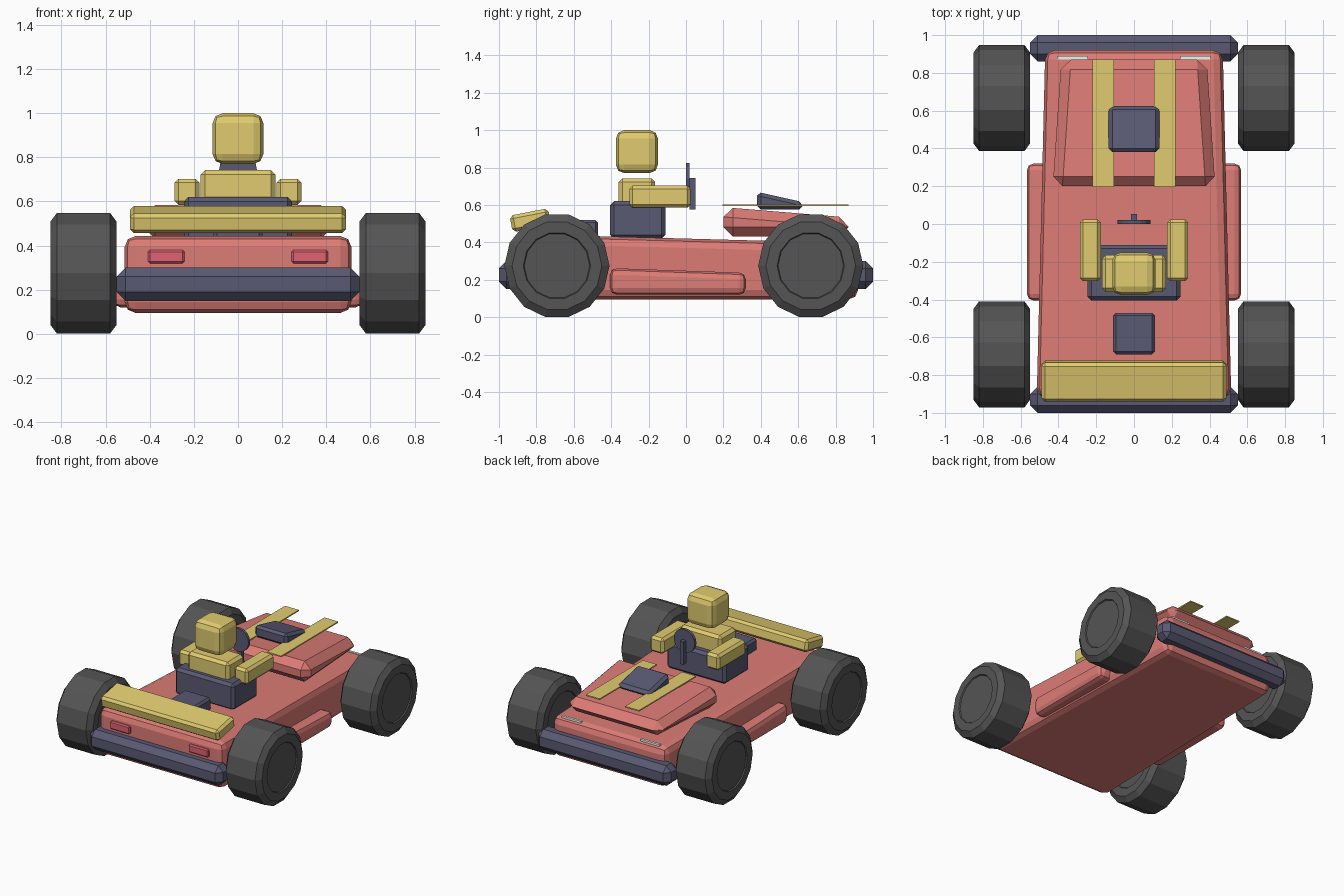
import bpy, bmesh, math
from mathutils import Matrix

if "Cube" in bpy.data.objects:
    bpy.data.objects.remove(bpy.data.objects["Cube"])


def material(name, rgb):
    m = bpy.data.materials.new(name)
    m.diffuse_color = (*rgb, 1)
    m.use_nodes = True
    m.node_tree.nodes["Principled BSDF"].inputs["Base Color"].default_value = m.diffuse_color
    return m


RED = material("red_paint", (0.72, 0.20, 0.18))
YELLOW = material("yellow_paint", (0.75, 0.60, 0.16))
NAVY = material("dark_blue", (0.10, 0.10, 0.17))
RUBBER = material("rubber", (0.09, 0.09, 0.09))
LAMP_RED = material("lamp_red", (0.75, 0.12, 0.17))
LAMP_WHITE = material("lamp_white", (0.9, 0.9, 0.85))


def finish(name, bm, mat):
    bmesh.ops.recalc_face_normals(bm, faces=bm.faces)
    me = bpy.data.meshes.new(name)
    bm.to_mesh(me)
    bm.free()
    me.materials.append(mat)
    ob = bpy.data.objects.new(name, me)
    bpy.context.collection.objects.link(ob)
    return ob


def box(name, mat, x, y, z, bevel=0.0, seg=1, narrow=0.0, drop=0.0):
    """Bevelled box; at its +y end it is narrower per side and its top lower."""
    bm = bmesh.new()
    bmesh.ops.create_cube(bm, size=1)
    for v in bm.verts:
        far, top = v.co.y > 0, v.co.z > 0
        px = x[v.co.x > 0]
        if far and narrow:
            px -= math.copysign(narrow, px)
        v.co = (px, y[far], z[top] - (drop if far and top else 0))
    if bevel:
        bmesh.ops.bevel(bm, geom=bm.edges[:], offset=bevel, segments=seg,
                        profile=0.5, affect='EDGES', clamp_overlap=True)
    return finish(name, bm, mat)


def lathe_x(name, mat, profile, centre, n):
    """Revolve (x, radius) points about the x axis, closing both ends."""
    bm = bmesh.new()
    rings = []
    for px, r in profile:
        rings.append([bm.verts.new((centre[0] + px,
                                    centre[1] + r * math.cos(2 * math.pi * k / n),
                                    centre[2] + r * math.sin(2 * math.pi * k / n)))
                      for k in range(n)])
    for a, b in zip(rings, rings[1:]):
        for k in range(n):
            j = (k + 1) % n
            bm.faces.new((a[k], a[j], b[j], b[k]))
    bm.faces.new(rings[0])
    bm.faces.new(rings[-1])
    return finish(name, bm, mat)


# chassis
box("body", RED, (-0.515, 0.515), (-0.92, 0.92), (0.095, 0.445), 0.05, 2, 0.045, 0.05)
box("front_bumper", NAVY, (-0.55, 0.55), (-1.0, -0.86), (0.15, 0.30), 0.04)
box("back_bumper", NAVY, (-0.55, 0.55), (0.86, 1.0), (0.15, 0.30), 0.04)

# bonnet and scoop
box("bonnet", RED, (-0.43, 0.43), (0.20, 0.87), (0.43, 0.588), 0.06, 1, 0.045, 0.055)
box("scoop", NAVY, (-0.135, 0.135), (0.38, 0.625), (0.575, 0.67), 0.02, 1, 0, 0.055)

# engine cover
box("engine_cover", NAVY, (-0.11, 0.11), (-0.69, -0.47), (0.42, 0.52), 0.015)

# tilted wing
wing = box("wing", YELLOW, (-0.49, 0.49), (-0.105, 0.105), (-0.045, 0.045), 0.018)
wing.data.transform(Matrix.Translation((0, -0.832, 0.518)) @ Matrix.Rotation(math.radians(11), 4, 'X'))

# seat and driver
box("seat", NAVY, (-0.245, 0.245), (-0.405, -0.11), (0.42, 0.62), 0.02)
box("torso", YELLOW, (-0.17, 0.17), (-0.36, -0.165), (0.60, 0.742), 0.02)
box("head", YELLOW, (-0.115, 0.115), (-0.375, -0.15), (0.77, 1.0), 0.045, 2)

# steering wheel and column
disc = lathe_x("steering_wheel", NAVY, [(-0.01, 0.087), (0.01, 0.087)], (0, 0, 0), 16)
disc.data.transform(Matrix.Translation((0, 0.01, 0.738)) @ Matrix.Rotation(math.pi / 2, 4, 'Z'))
box("steering_column", NAVY, (-0.015, 0.015), (0.018, 0.052), (0.575, 0.745))

# mirrored parts and wheels
TYRE = [(-0.142, 0.175), (-0.15, 0.18), (-0.15, 0.24), (-0.12, 0.281),
        (0.12, 0.281), (0.15, 0.24), (0.15, 0.18), (0.142, 0.175)]
for side, s in (("left", -1), ("right", 1)):
    def span(a, b):
        return tuple(sorted((s * a, s * b)))
    box(side + "_side_pod", RED, span(0.44, 0.567), (-0.405, 0.32), (0.12, 0.262), 0.035, 2, 0, 0.025)
    box(side + "_arm", YELLOW, span(0.175, 0.287), (-0.303, 0.025), (0.585, 0.703), 0.018)
    box(side + "_stripe", YELLOW, span(0.105, 0.22), (0.195, 0.87), (0.593, 0.602))
    box(side + "_front_lamp", LAMP_RED, span(0.243, 0.407), (-0.935, -0.90), (0.32, 0.38), 0.008)
    box(side + "_back_lamp", LAMP_WHITE, span(0.245, 0.405), (0.872, 0.89), (0.34, 0.402))
    for end, y in (("front", -0.69), ("back", 0.667)):
        lathe_x(f"{side}_{end}_wheel", RUBBER, TYRE, (s * 0.70, y, 0.275), 14)
